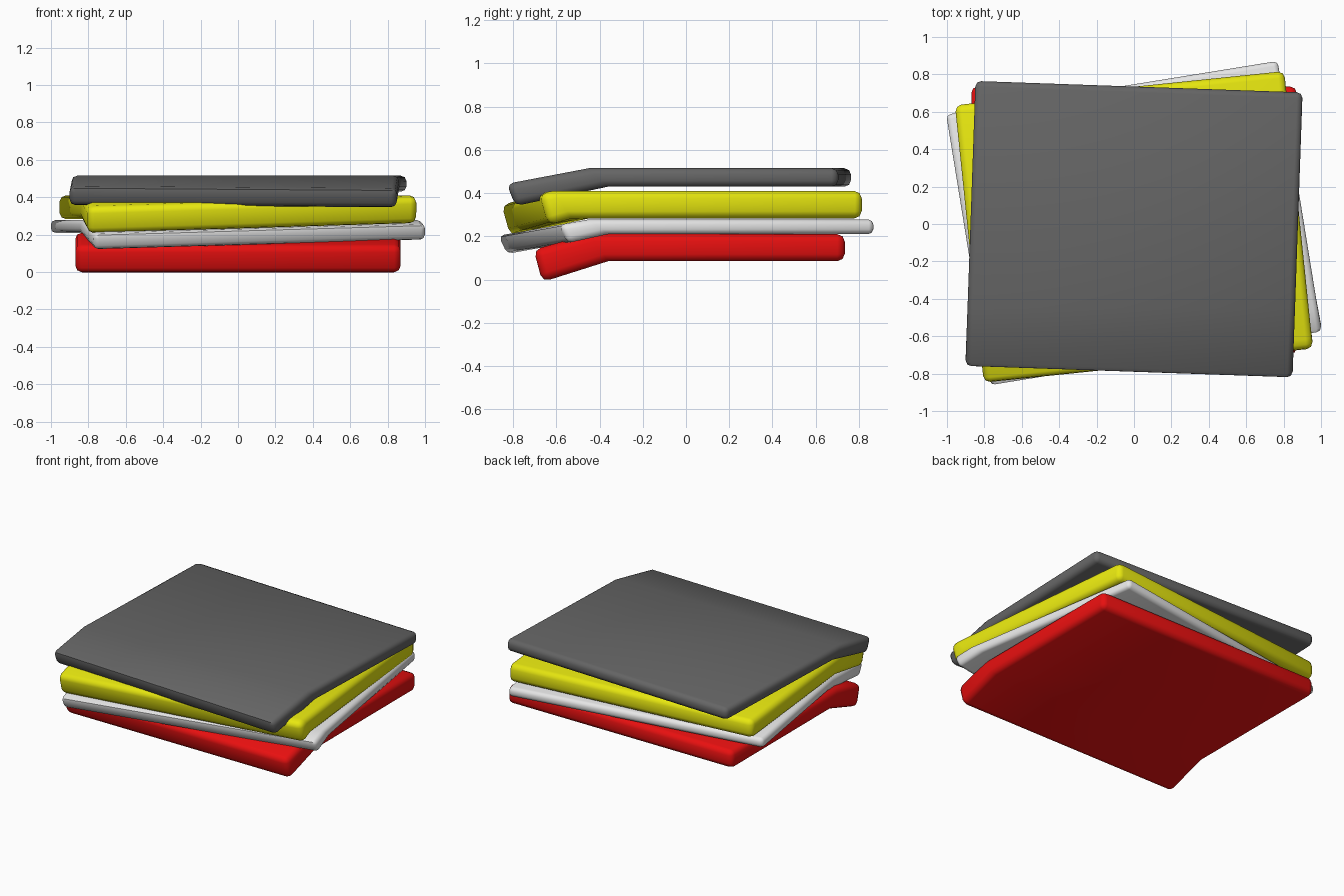
import bpy, bmesh, math
from mathutils import Matrix, Vector

cube = bpy.data.objects.get("Cube")
if cube:
    bpy.data.objects.remove(cube, do_unlink=True)


def material(name, rgb):
    m = bpy.data.materials.new(name)
    m.use_nodes = True
    m.diffuse_color = (*rgb, 1)
    m.node_tree.nodes["Principled BSDF"].inputs["Base Color"].default_value = (*rgb, 1)
    return m


def folded_slab(name, mat, width, depth, y_mid, low, high, turn, fold, slope, bevel):
    """Turned slab whose front droops beyond a fold line given by its y at x = -1 and x = 1."""
    thick = high - low
    bm = bmesh.new()
    bmesh.ops.create_cube(bm, size=1)
    bm.transform(Matrix.Translation((0, y_mid, (low + high) / 2))
                 @ Matrix.Rotation(math.radians(turn), 4, 'Z')
                 @ Matrix.Diagonal((width, depth, thick, 1)))

    # Cut the fold, which lies further back on the underside
    left, right = fold
    lean = 0.09
    origin = Vector((0, (left + right) / 2, high))
    along = Vector((2, right - left, 0))
    normal = along.cross(Vector((0, lean, -thick))).normalized()
    bmesh.ops.bisect_plane(bm, geom=bm.verts[:] + bm.edges[:] + bm.faces[:],
                           plane_co=origin, plane_no=normal)

    # Droop the front and lean its edge face
    for v in bm.verts:
        under = (high - v.co.z) / thick
        line = origin.y + v.co.x * (right - left) / 2 + lean * under
        ahead = line - v.co.y
        if ahead > 0.0001:
            v.co.z -= slope * ahead
            v.co.y += 0.04 * under * min(1, ahead / 0.1)
    bmesh.ops.recalc_face_normals(bm, faces=bm.faces[:])

    mesh = bpy.data.meshes.new(name)
    bm.to_mesh(mesh)
    bm.free()
    mesh.materials.append(mat)
    obj = bpy.data.objects.new(name, mesh)
    bpy.context.collection.objects.link(obj)

    # Chamfer the outer edges but keep the fold crisp
    mod = obj.modifiers.new("Rounded edges", 'BEVEL')
    mod.width = bevel
    mod.segments = 2
    mod.limit_method = 'ANGLE'
    mod.angle_limit = math.radians(50)
    bpy.ops.object.select_all(action='DESELECT')
    obj.select_set(True)
    bpy.context.view_layer.objects.active = obj
    bpy.ops.object.modifier_apply(modifier=mod.name)
    bpy.ops.object.shade_smooth_by_angle(angle=math.radians(50))
    return obj


red = material("red", (0.8, 0.005, 0.005))
white = material("white", (0.8, 0.8, 0.8))
yellow = material("yellow", (0.8, 0.8, 0.005))
grey = material("dark grey", (0.13, 0.13, 0.13))

# Stack from bottom to top
folded_slab("red_slab", red, 1.74, 1.44, 0.015, 0.085, 0.21, 0, (-0.45, -0.45), 0.28, 0.035)
folded_slab("white_slab", white, 1.795, 1.475, 0, 0.21, 0.278, 9.2, (-0.45, -0.45), 0.18, 0.025)
folded_slab("yellow_slab", yellow, 1.77, 1.5, -0.02, 0.283, 0.41, 5.9, (-0.53, -0.62), 0.2, 0.035)
folded_slab("grey_slab", grey, 1.75, 1.535, -0.033, 0.43, 0.515, -2, (-0.45, -0.45), 0.19, 0.03)
